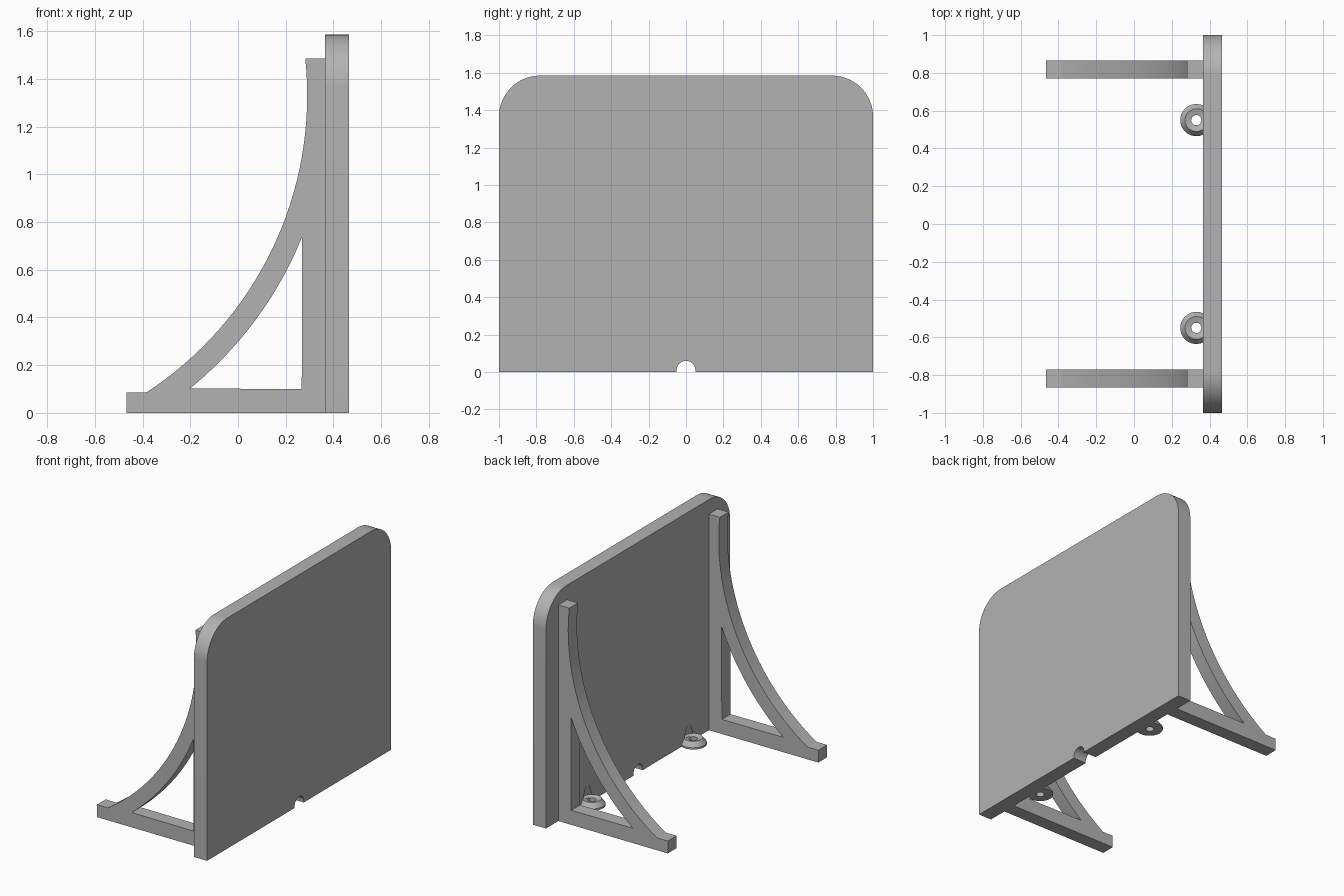
import bpy, bmesh, math
from mathutils import Vector

if "Cube" in bpy.data.objects:
    bpy.data.objects.remove(bpy.data.objects["Cube"])

grey = bpy.data.materials.new("plain grey")
grey.diffuse_color = (0.45, 0.45, 0.45, 1)
grey.use_nodes = True
grey.node_tree.nodes["Principled BSDF"].inputs["Base Color"].default_value = grey.diffuse_color


def arc(cx, cy, r, a0, a1, n):
    """Points on an arc, angles in radians."""
    return [(cx + r * math.cos(a0 + (a1 - a0) * i / n),
             cy + r * math.sin(a0 + (a1 - a0) * i / n)) for i in range(n + 1)]


def finish(name, bm):
    bmesh.ops.recalc_face_normals(bm, faces=bm.faces)
    mesh = bpy.data.meshes.new(name)
    bm.to_mesh(mesh)
    bm.free()
    mesh.materials.append(grey)
    ob = bpy.data.objects.new(name, mesh)
    bpy.context.collection.objects.link(ob)
    return ob


def smooth(ob):
    bpy.ops.object.select_all(action='DESELECT')
    ob.select_set(True)
    bpy.context.view_layer.objects.active = ob
    bpy.ops.object.shade_smooth_by_angle(angle=math.radians(30))


def prism(name, loops, place, depth):
    """Fill an outline (further loops are holes) and extrude it."""
    bm = bmesh.new()
    for loop in loops:
        vs = [bm.verts.new(place(*p)) for p in loop]
        for a, b in zip(vs, vs[1:] + vs[:1]):
            bm.edges.new((a, b))
    bmesh.ops.triangle_fill(bm, edges=bm.edges[:], use_beauty=True)
    ext = bmesh.ops.extrude_face_region(bm, geom=bm.faces[:])["geom"]
    moved = [v for v in ext if isinstance(v, bmesh.types.BMVert)]
    bmesh.ops.translate(bm, verts=moved, vec=Vector(depth))
    bmesh.ops.dissolve_limit(bm, angle_limit=0.001, verts=bm.verts[:], edges=bm.edges[:])
    return finish(name, bm)


def lathe(name, profile, x, y, steps=48):
    """Spin a closed (radius, z) profile around a vertical axis."""
    bm = bmesh.new()
    rings = [[bm.verts.new((x + r * math.cos(t), y + r * math.sin(t), z)) for r, z in profile]
             for t in (2 * math.pi * i / steps for i in range(steps))]
    n = len(profile)
    for i in range(steps):
        a, b = rings[i], rings[(i + 1) % steps]
        for j in range(n):
            k = (j + 1) % n
            bm.faces.new((a[j], b[j], b[k], a[k]))
    bmesh.ops.remove_doubles(bm, verts=bm.verts, dist=1e-5)
    return finish(name, bm)


# Upright panel with rounded top corners and a cable notch in the bottom edge
H, R = 1.585, 0.22
outline = [(-1, 0)] + arc(0, 0.01, 0.05, math.pi, 0, 16)
outline = [(-1, 0), (-0.05, 0)] + outline[1:] + [(0.05, 0), (1, 0)]
outline += arc(1 - R, H - R, R, 0, math.pi / 2, 16)
outline += arc(R - 1, H - R, R, math.pi / 2, math.pi, 16)
panel = prism("panel", [outline], lambda y, z: (0.365, y, z), (0.1, 0, 0))

# Side brackets: curved brace with a three-cornered opening
cx, cz = -1.196, 1.33


def angle(x, z):
    return math.atan2(z - cz, x - cx)


brace = [(0.365, 1.485), (0.365, 0), (-0.467, 0), (-0.467, 0.085)]
brace += arc(cx, cz, 1.486, angle(-0.385, 0.085), angle(0.282, 1.485), 32)
opening = [(0.267, 0.1)] + arc(cx, cz, 1.58, angle(0.267, 0.738), angle(-0.2, 0.1), 20)
for side, y0 in (("left", 0.77), ("right", -0.865)):
    smooth(prism(side + "_bracket", [brace, opening],
                 lambda x, z: (x, y0, z), (0, 0.095, 0)))

# Screw lugs, with a tapered screwdriver clearance cut into the panel above each
for side, y in (("left", 0.55), ("right", -0.55)):
    lug = lathe(side + "_screw_lug",
                [(0.027, 0), (0.085, 0), (0.085, 0.012), (0.06, 0.045), (0.027, 0.036)], 0.33, y)
    smooth(lug)
    cutter = lathe(side + "_clearance_cutter",
                   [(0, 0.04), (0.06, 0.04), (0, 0.27)], 0.33, y)
    cutter.hide_render = True
    cutter.hide_viewport = True
    cut = panel.modifiers.new(side + "_clearance", 'BOOLEAN')
    cut.operation = 'DIFFERENCE'
    cut.solver = 'EXACT'
    cut.object = cutter
smooth(panel)
